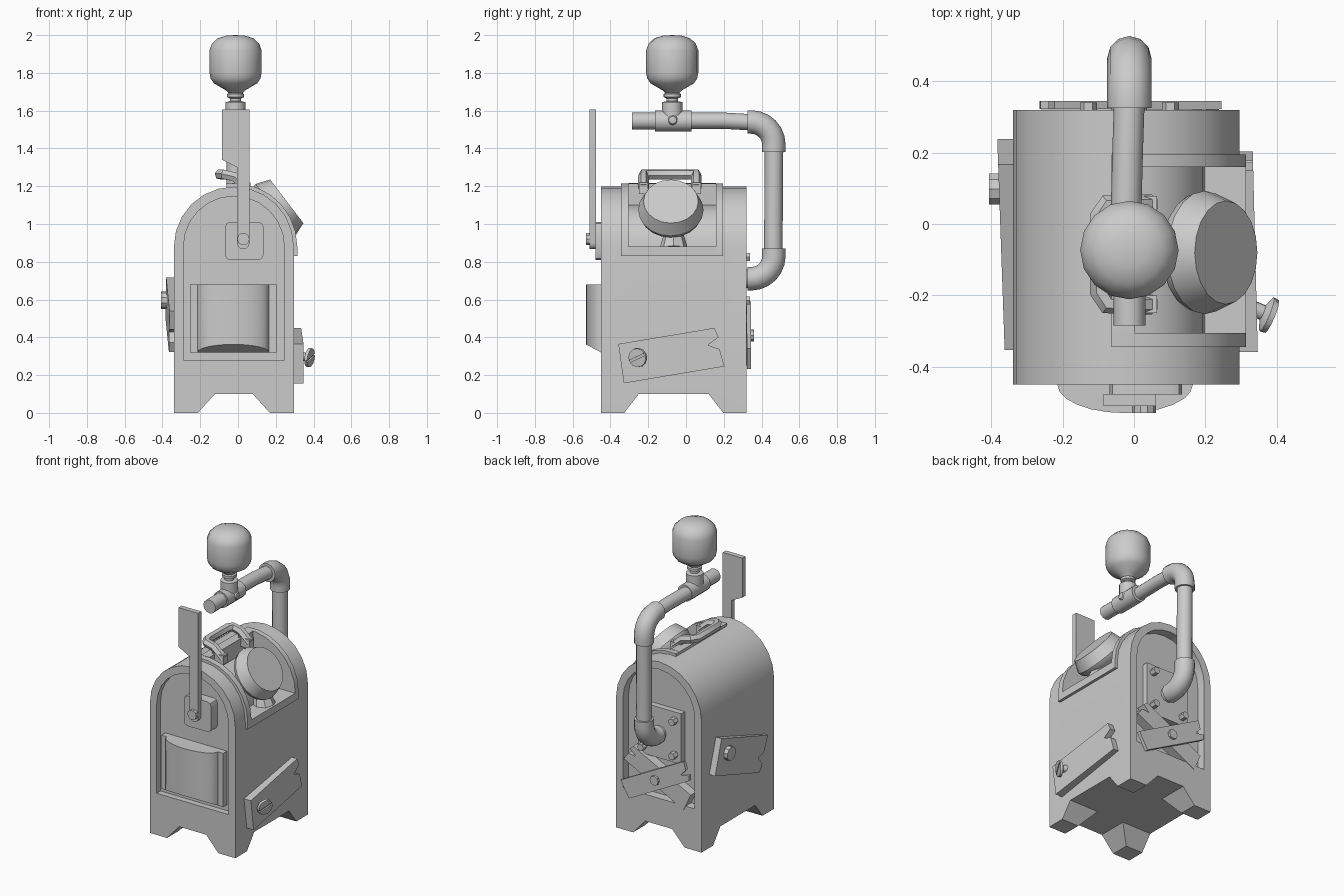
import bpy, bmesh, math
from mathutils import Vector

cube = bpy.data.objects.get("Cube")
if cube:
    bpy.data.objects.remove(cube)

grey = bpy.data.materials.new("plain_grey")
grey.use_nodes = True
grey.diffuse_color = (0.6, 0.6, 0.6, 1)
grey.node_tree.nodes["Principled BSDF"].inputs["Base Color"].default_value = (0.6, 0.6, 0.6, 1)

CX, SPRING, R = -0.022, 0.88, 0.3175       # arch centre, springing height, radius
FRONT, BACK = -0.45, 0.32


def finish(ob, angle=35):
    ob.data.materials.clear()
    ob.data.materials.append(grey)
    bpy.ops.object.select_all(action='DESELECT')
    ob.select_set(True)
    bpy.context.view_layer.objects.active = ob
    bpy.ops.object.shade_smooth_by_angle(angle=math.radians(angle))
    return ob


def from_bmesh(name, bm):
    bmesh.ops.recalc_face_normals(bm, faces=bm.faces[:])
    me = bpy.data.meshes.new(name)
    bm.to_mesh(me)
    bm.free()
    ob = bpy.data.objects.new(name, me)
    bpy.context.collection.objects.link(ob)
    return finish(ob)


def prism(name, pts, axis, lo, hi):
    """Extrude a 2D outline along an axis; the outline uses the other two axes in order."""
    def place(p, d):
        q = list(p)
        q.insert("xyz".index(axis), d)
        return q
    bm = bmesh.new()
    face = bm.faces.new([bm.verts.new(place(p, lo)) for p in pts])
    ext = bmesh.ops.extrude_face_region(bm, geom=[face])
    move = Vector(place((0, 0), hi - lo))
    bmesh.ops.translate(bm, vec=move, verts=[v for v in ext['geom'] if isinstance(v, bmesh.types.BMVert)])
    return from_bmesh(name, bm)


def box(name, x, y, z):
    return prism(name, [(x[0], y[0]), (x[1], y[0]), (x[1], y[1]), (x[0], y[1])], 'z', *z)


def lathe(name, prof, loc, direction=(0, 0, 1), steps=16):
    """Revolve (radius, height) points around a direction."""
    bm = bmesh.new()
    vs = [bm.verts.new((r, 0, h)) for r, h in prof]
    edges = [bm.edges.new(e) for e in zip(vs, vs[1:])]
    bmesh.ops.spin(bm, geom=vs + edges, axis=(0, 0, 1), cent=(0, 0, 0), steps=steps, angle=math.tau)
    bmesh.ops.remove_doubles(bm, verts=bm.verts[:], dist=1e-4)
    rot = Vector((0, 0, 1)).rotation_difference(Vector(direction)).to_matrix()
    bmesh.ops.transform(bm, matrix=rot.to_4x4(), verts=bm.verts[:])
    bmesh.ops.translate(bm, vec=loc, verts=bm.verts[:])
    return from_bmesh(name, bm)


def rod(name, r, start, end, steps=16):
    d = Vector(end) - Vector(start)
    return lathe(name, [(0, 0), (r, 0), (r, d.length), (0, d.length)], start, d, steps)


def tube(name, pts, r, res=4):
    cu = bpy.data.curves.new(name, 'CURVE')
    cu.dimensions, cu.bevel_depth, cu.bevel_resolution, cu.use_fill_caps = '3D', r, res, True
    sp = cu.splines.new('POLY')
    sp.points.add(len(pts) - 1)
    for p, co in zip(sp.points, pts):
        p.co = (*co, 1)
    ob = bpy.data.objects.new(name, cu)
    bpy.context.collection.objects.link(ob)
    bpy.ops.object.select_all(action='DESELECT')
    ob.select_set(True)
    bpy.context.view_layer.objects.active = ob
    bpy.ops.object.convert(target='MESH')
    return finish(bpy.context.object)


def cut(ob, cutter):
    mod = ob.modifiers.new("cut", 'BOOLEAN')
    mod.operation, mod.solver, mod.object = 'DIFFERENCE', 'EXACT', cutter
    bpy.context.view_layer.objects.active = ob
    bpy.ops.object.modifier_apply(modifier="cut")
    bpy.data.objects.remove(cutter)


def arc(r, a0, a1, n=12):
    angs = [math.radians(a0 + (a1 - a0) * i / n) for i in range(n + 1)]
    return [(CX + r * math.cos(a), SPRING + r * math.sin(a)) for a in angs]


def arch(r, base):
    return [(CX + r, base)] + arc(r, 0, 180) + [(CX - r, base)]


def band(r0, r1, a0, a1, base=None, n=7):
    outer, inner = arc(r1, a0, a1, n), arc(r0, a0, a1, n)
    if base is not None:
        outer.insert(0, (CX + r1, base))
        inner.insert(0, (CX + r0, base))
    return outer + inner[::-1]


# Arched body with sunken ends, cut-away feet and a shoulder bay
body = prism("body", arch(R, 0), 'y', FRONT, BACK)
cut(body, prism("front_recess", arch(0.267, 0.28), 'y', FRONT - 0.1, FRONT + 0.04))
cut(body, prism("back_recess", arch(0.267, 0.28), 'y', BACK - 0.06, BACK + 0.1))
for axis, c, top, low in (('y', CX, 0.1, 0.2), ('x', -0.065, 0.185, 0.27)):
    cut(body, prism("foot_gap", [(c - low, -0.01), (c + low, -0.01), (c + top, 0.1), (c - top, 0.1)], axis, -1, 1))
cut(body, prism("bay", band(0.22, 0.4, 0, 86), 'y', -0.305, 0.16))
finish(body)

# Raised frame around the shoulder bay
for side, y0, y1 in (("front", -0.345, -0.305), ("back", 0.16, 0.195)):
    prism("bay_frame_" + side, band(0.3, 0.336, 0, 97, 0.83), 'y', y0, y1)
prism("bay_frame_top", band(0.3, 0.336, 86, 97, n=2), 'y', -0.305, 0.16)
box("bay_frame_sill", (CX + 0.28, CX + 0.336), (-0.345, 0.195), (0.83, SPRING))

# Tilted gauge drum on a pedestal inside the bay
aim = Vector((0.795, 0, 0.606))
face = Vector((0.258, -0.08, 1.12))
lathe("gauge", [(0, -0.13), (0.13, -0.13), (0.165, -0.1), (0.173, -0.075), (0.145, 0), (0, 0)], face, aim, 20)
lathe("gauge_pedestal", [(0, 0), (0.075, 0), (0.04, 0.12), (0, 0.12)], (0.235, -0.065, 0.87), (-0.2, 0, 1), 8)

# Folded carry handle on the roof
handle = [(0.05, -0.225, 1.19), (-0.02, -0.225, 1.25), (-0.075, -0.225, 1.262), (-0.097, -0.19, 1.262)]
handle += [(x, -0.17 - y, z) for x, y, z in reversed(handle)]
tube("carry_handle", handle, 0.028, 1)
for y in (-0.225, 0.055):
    box("handle_foot", (-0.02, 0.065), (y - 0.024, y + 0.024), (1.16, 1.22))

# Front hopper: framed panel with a bulging chute sloped underneath
box("hopper_panel", (-0.255, 0.205), (FRONT, FRONT + 0.05), (0.32, 0.68))
bulge = [(-0.025 - 0.19 * math.cos(math.pi * i / 12), FRONT - 0.08 * math.sin(math.pi * i / 12)) for i in range(13)]
hopper = prism("hopper_chute", bulge, 'z', 0.32, 0.68)
cut(hopper, prism("hopper_slope", [(-0.6, 0.4), (-0.44, 0.315), (-0.44, 0.2), (-0.6, 0.2)], 'x', -1, 1))
finish(hopper)

# Signal flag on its rounded pivot plate
px, pz = 0.028, 0.92
rounded = [(px + 0.005 + sx * 0.075 + 0.026 * math.cos(math.radians(a)), 0.91 + sz * 0.075 + 0.026 * math.sin(math.radians(a)))
           for sx, sz, s in ((1, 1, 0), (-1, 1, 90), (-1, -1, 180), (1, -1, 270)) for a in (s, s + 45, s + 90)]
prism("pivot_plate", rounded, 'y', -0.478, FRONT + 0.045)
tip = [(px + 0.033 * math.cos(a), pz - 0.02 + 0.033 * math.sin(a)) for a in [math.pi * (1 + i / 6) for i in range(7)]]
prism("signal_flag", tip + [(0.061, 1.605), (-0.085, 1.605), (-0.085, 1.34), (-0.005, 1.3)], 'y', -0.51, -0.477)
rod("pivot_bolt", 0.033, (px, -0.47, pz), (px, -0.53, pz), 10)

# Pipe rising from the back and returning over the roof
X = -0.013


def elbow(name, cy, cz, sign):
    turn = [math.radians(90 * i / 6) for i in range(7)]
    pts = [(X, cy + 0.12 * math.sin(a), cz + sign * 0.12 * math.cos(a)) for a in turn]
    ends = [(X, cy - 0.02, pts[0][2])], [(X, pts[-1][1], cz - sign * 0.04)]
    tube(name, ends[0] + pts + ends[1], 0.062)


elbow("upper_elbow", 0.345, 1.42, 1)
elbow("lower_elbow", 0.345, 0.83, -1)
tube("riser_pipe", [(X, 0.462, 0.85), (X, 0.466, 1.4)], 0.049)
tube("inlet_pipe", [(X, 0.25, 0.71), (X, 0.34, 0.71)], 0.05)
tube("top_pipe", [(X, 0.35, 1.538), (X - 0.005, 0.2, 1.547), (X - 0.01, 0, 1.547)], 0.043)
tube("pipe_mouth", [(X, -0.285, 1.545), (X, -0.1, 1.545)], 0.045)
tube("tee_joint", [(X, -0.165, 1.545), (X, 0.03, 1.545)], 0.055)
lathe("tee_button", [(0, 0.065), (0.02, 0.06), (0.03, 0.045), (0.03, 0)], (X, -0.07, 1.55), (1, 0, 0), 10)

# Bulb on the tee
bulb = [(0, 1.55), (0.054, 1.55), (0.054, 1.645), (0.03, 1.65), (0.03, 1.665), (0.046, 1.672), (0.046, 1.688),
        (0.037, 1.693), (0.05, 1.707), (0.115, 1.745), (0.132, 1.77), (0.138, 1.8), (0.138, 1.92),
        (0.125, 1.955), (0.095, 1.983), (0.05, 1.997), (0, 2)]
lathe("bulb", bulb, (X, -0.073, 0))

# Back flange with corner bolts
box("back_flange", (X - 0.16, X + 0.16), (0.25, 0.3), (0.54, 0.88))
for sx in (-1, 1):
    for sz in (-1, 1):
        bx, bz = X + sx * 0.115, 0.71 + sz * 0.115
        rod("flange_bolt", 0.024, (bx, 0.29, bz), (bx, 0.34, bz), 6)


# Notched boards nailed to the sides and back
def board(name, axis, centre, length, width, angle, lo, hi):
    l, w, a = length / 2, width / 2, math.radians(angle)
    outline = [(-l, -w), (l, -w), (l * 0.96, -w * 0.1), (l * 0.75, w * 0.2), (l * 0.98, w * 0.5), (l * 0.93, w), (-l * 0.98, w)]
    pts = [(centre[0] + u * math.cos(a) - v * math.sin(a), centre[1] + u * math.sin(a) + v * math.cos(a)) for u, v in outline]
    return prism(name, pts, axis, lo, hi)


def taper(ob, axis, outer, test, shift):
    """Slant the outer face of a board by sliding its vertices."""
    for v in ob.data.vertices:
        if abs(v.co[axis] - outer) < 1e-4:
            v.co[axis] += shift * test(v.co)


right = board("right_board", 'x', (-0.08, 0.305), 0.54, 0.21, 9.5, 0.29, 0.338)
taper(right, 0, 0.338, lambda c: -c.y, 0.025)
left = board("left_board", 'x', (-0.055, 0.517), 0.55, 0.235, 199, -0.375, -0.335)
for v in left.data.vertices:                       # mirror so the notched end points forward
    v.co.z = v.co.z
taper(left, 0, -0.375, lambda c: c.y, -0.035)
board("back_board_inner", 'y', (X, 0.42), 0.5, 0.125, 27, 0.255, 0.322)
board("back_board_outer", 'y', (X - 0.005, 0.41), 0.53, 0.125, 152, 0.322, 0.345)
rod("back_board_nail", 0.032, (X, 0.33, 0.41), (X, 0.36, 0.41), 8)
rod("left_board_nail", 0.046, (-0.37, 0.098, 0.597), (-0.407, 0.098, 0.597), 10)

# Loose slotted screw on the right board
axis = Vector((0.9, -0.38, -0.15)).normalized()
head = Vector((0.365, -0.25, 0.295))
lathe("loose_screw", [(0, -0.08), (0.022, -0.08), (0.022, -0.005), (0.052, 0.008), (0.05, 0.024), (0, 0.026)], head, axis, 12)
slot = box("screw_slot", (-0.006, 0.006), (-0.06, 0.06), (0.016, 0.05))
slot.rotation_mode = 'QUATERNION'
slot.rotation_quaternion = Vector((0, 0, 1)).rotation_difference(axis)
slot.location = head
bpy.context.view_layer.update()
screw = bpy.data.objects["loose_screw"]
cut(screw, slot)
finish(screw)
